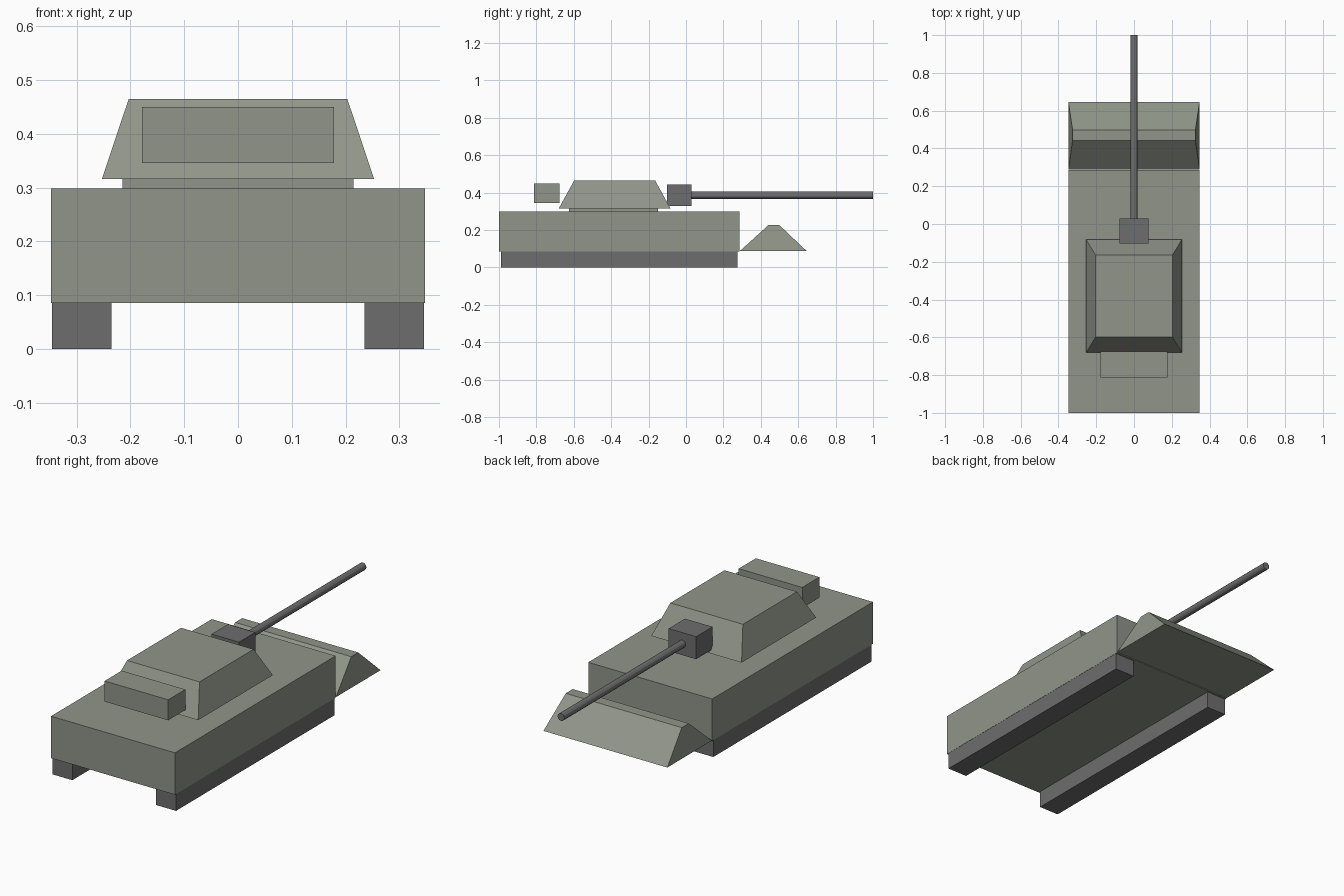
import bpy
import bmesh
import math

cube = bpy.data.objects.get("Cube")
if cube:
    bpy.data.objects.remove(cube, do_unlink=True)


def make_material(name, rgb):
    mat = bpy.data.materials.new(name)
    mat.use_nodes = True
    mat.diffuse_color = (*rgb, 1)
    mat.node_tree.nodes["Principled BSDF"].inputs["Base Color"].default_value = (*rgb, 1)
    return mat


olive = make_material("olive grey paint", (0.28, 0.30, 0.25))
steel = make_material("dark grey steel", (0.155, 0.155, 0.155))


def finish(name, bm, mat):
    bmesh.ops.recalc_face_normals(bm, faces=bm.faces)
    mesh = bpy.data.meshes.new(name)
    bm.to_mesh(mesh)
    bm.free()
    mesh.materials.append(mat)
    obj = bpy.data.objects.new(name, mesh)
    bpy.context.collection.objects.link(obj)
    return obj


def block(name, mat, x, y, z, top_x=None, top_y=None):
    """Box between the x, y and z ranges; the top may have its own ranges."""
    top_x, top_y = top_x or x, top_y or y
    bm = bmesh.new()
    bmesh.ops.create_cube(bm, size=2)
    for v in bm.verts:
        upper, right, back = (int(c > 0) for c in (v.co.z, v.co.x, v.co.y))
        xs, ys = (top_x, top_y) if upper else (x, y)
        v.co = (xs[right], ys[back], z[upper])
    return finish(name, bm, mat)


def sym(half):
    return (-half, half)


# Hull and running gear
block("hull", olive, sym(0.347), (-1.0, 0.286), (0.086, 0.298))
for side, x in (("left", (0.235, 0.346)), ("right", (-0.346, -0.235))):
    block(side + "_track", steel, x, (-0.99, 0.276), (0, 0.086))

# Sloped plough wedge ahead of the hull
block("wedge", olive, sym(0.347), (0.288, 0.645), (0.088, 0.228),
      sym(0.325), (0.442, 0.498))

# Turret with its base and stowage box
block("turret_base", olive, sym(0.215), (-0.625, -0.15), (0.298, 0.316))
block("turret", olive, sym(0.253), (-0.68, -0.083), (0.316, 0.465),
      sym(0.203), (-0.598, -0.165))
block("stowage_box", olive, sym(0.178), (-0.813, -0.676), (0.346, 0.45))

# Gun mount and barrel
block("gun_mount", steel, sym(0.077), (-0.102, 0.029), (0.329, 0.443))
bm = bmesh.new()
bmesh.ops.create_cone(bm, cap_ends=True, segments=12, radius1=0.019,
                      radius2=0.019, depth=0.98)
barrel = finish("gun_barrel", bm, steel)
barrel.rotation_euler.x = math.radians(90)
barrel.location = (0, 0.51, 0.386)
